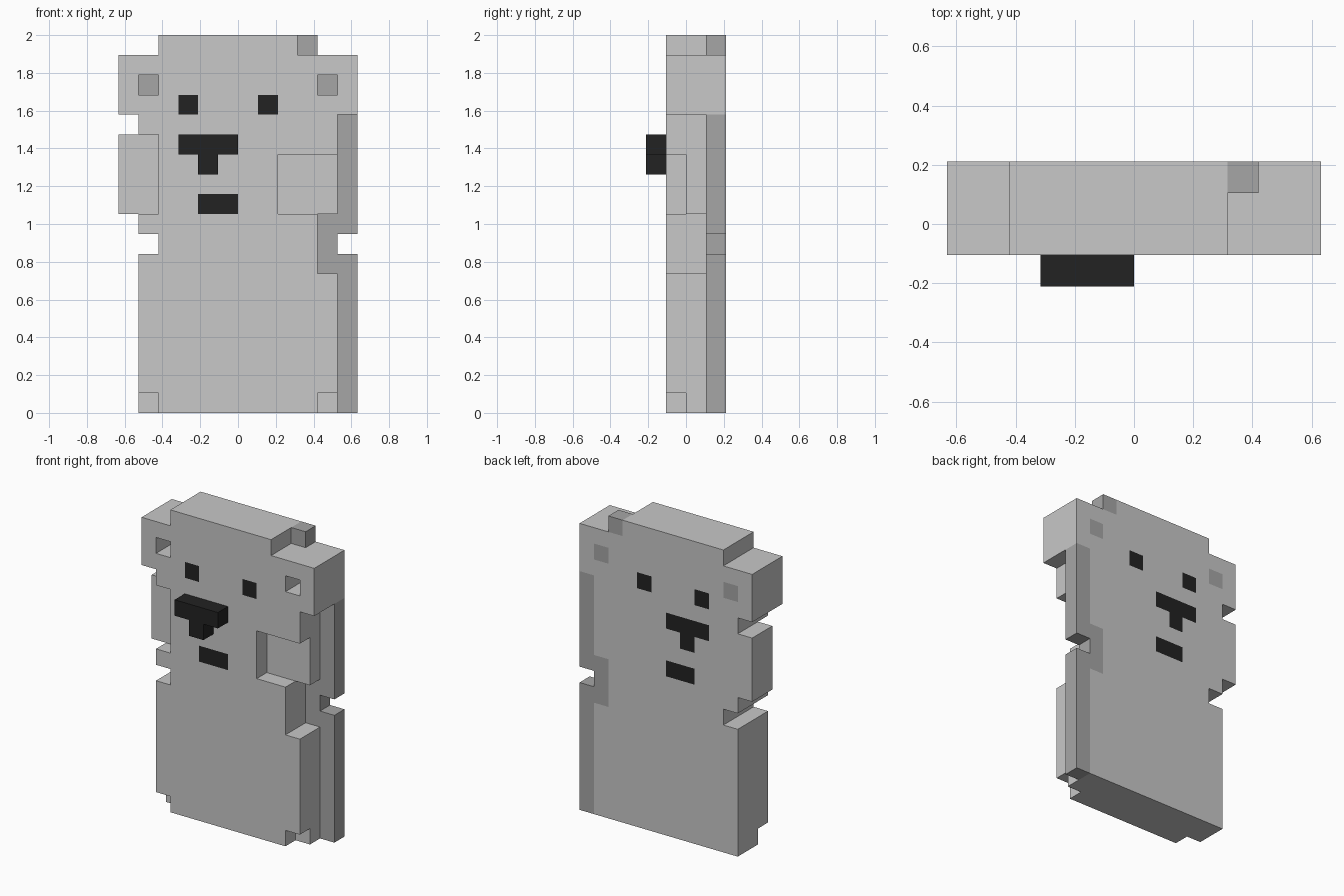
import bpy, bmesh
from mathutils import Vector

if "Cube" in bpy.data.objects:
    bpy.data.objects.remove(bpy.data.objects["Cube"])

U = 2 / 19  # edge of one block; the model is 19 blocks tall


def material(name, v):
    m = bpy.data.materials.new(name)
    m.diffuse_color = (v, v, v, 1)
    m.use_nodes = True
    m.node_tree.nodes["Principled BSDF"].inputs["Base Color"].default_value = m.diffuse_color
    return m


LIGHT, SHADE, BLACK = 0, 1, 2
MATS = [material("light grey", 0.58), material("mid grey", 0.38), material("black", 0.016)]


def blocks(x, y, z):
    return [(i, j, k) for i in range(*x) for j in range(*y) for k in range(*z)]


def fill(cells, x, y, z, colour):
    cells.update(dict.fromkeys(blocks(x, y, z), colour))


def cut(cells, x, y, z):
    for c in blocks(x, y, z):
        cells.pop(c, None)


def skin(name, cells, solid):
    """Make one object from the exposed block faces, merged into large flat faces."""
    bm = bmesh.new()
    for c, colour in cells.items():
        for axis in range(3):
            for side in (0, 1):
                n = list(c)
                n[axis] += 2 * side - 1
                if tuple(n) in solid:
                    continue
                a, b = (axis + 1) % 3, (axis + 2) % 3
                ring = []
                for da, db in ((0, 0), (1, 0), (1, 1), (0, 1)):
                    p = Vector(c)
                    p[axis] += side
                    p[a] += da
                    p[b] += db
                    ring.append(bm.verts.new(p * U))
                if not side:
                    ring.reverse()
                bm.faces.new(ring).material_index = colour
    bmesh.ops.remove_doubles(bm, verts=bm.verts, dist=1e-4)
    bmesh.ops.dissolve_limit(bm, angle_limit=0.01, verts=bm.verts, edges=bm.edges,
                             delimit={'MATERIAL'})
    bmesh.ops.triangulate(bm, faces=[f for f in bm.faces if len(f.verts) > 4])
    me = bpy.data.meshes.new(name)
    bm.to_mesh(me)
    bm.free()
    for m in MATS:
        me.materials.append(m)
    bpy.context.collection.objects.link(bpy.data.objects.new(name, me))


FULL, FRONT, FRONT_TWO, REAR_TWO, REAR = (-1, 2), (-1, 0), (-1, 1), (0, 2), (1, 2)
body = {}

# Body and head, in rows from the floor up: x range, z range
for x, z in [((-5, 5), (0, 7)), ((-5, 4), (7, 8)), ((-4, 4), (8, 9)), ((-5, 4), (9, 10)),
             ((-4, 5), (10, 14)), ((-5, 5), (14, 15)), ((-6, 6), (15, 18)), ((-4, 3), (18, 19))]:
    fill(body, x, FULL, z, LIGHT)

# Left arm, set back; right arm recess; bottom corner notches
fill(body, (-6, -4), REAR_TWO, (10, 14), LIGHT)
cut(body, (2, 5), FRONT, (10, 13))
for x in (-5, 4):
    cut(body, (x, x + 1), FRONT, (0, 1))

# Shaded back layer along the right side and top corner
for x, z in [((5, 6), (0, 8)), ((4, 5), (7, 10)), ((5, 6), (9, 15)), ((3, 4), (18, 19))]:
    fill(body, x, REAR, z, SHADE)

# Ear hollows
for x in (-5, 4):
    cut(body, (x, x + 1), FRONT_TWO, (16, 17))
    fill(body, (x, x + 1), REAR, (16, 17), SHADE)

# Eyes, mouth and nose marks run right through the body
NOSE = [((-3, 0), (13, 14)), ((-2, -1), (12, 13))]
for x, z in [((-3, -2), (15, 16)), ((1, 2), (15, 16)), ((-2, 0), (10, 11))] + NOSE:
    fill(body, x, FULL, z, BLACK)

# Protruding nose
nose = {}
for x, z in NOSE:
    fill(nose, x, (-2, -1), z, BLACK)

solid = set(body) | set(nose)
skin("body", body, solid)
skin("nose", nose, solid)
